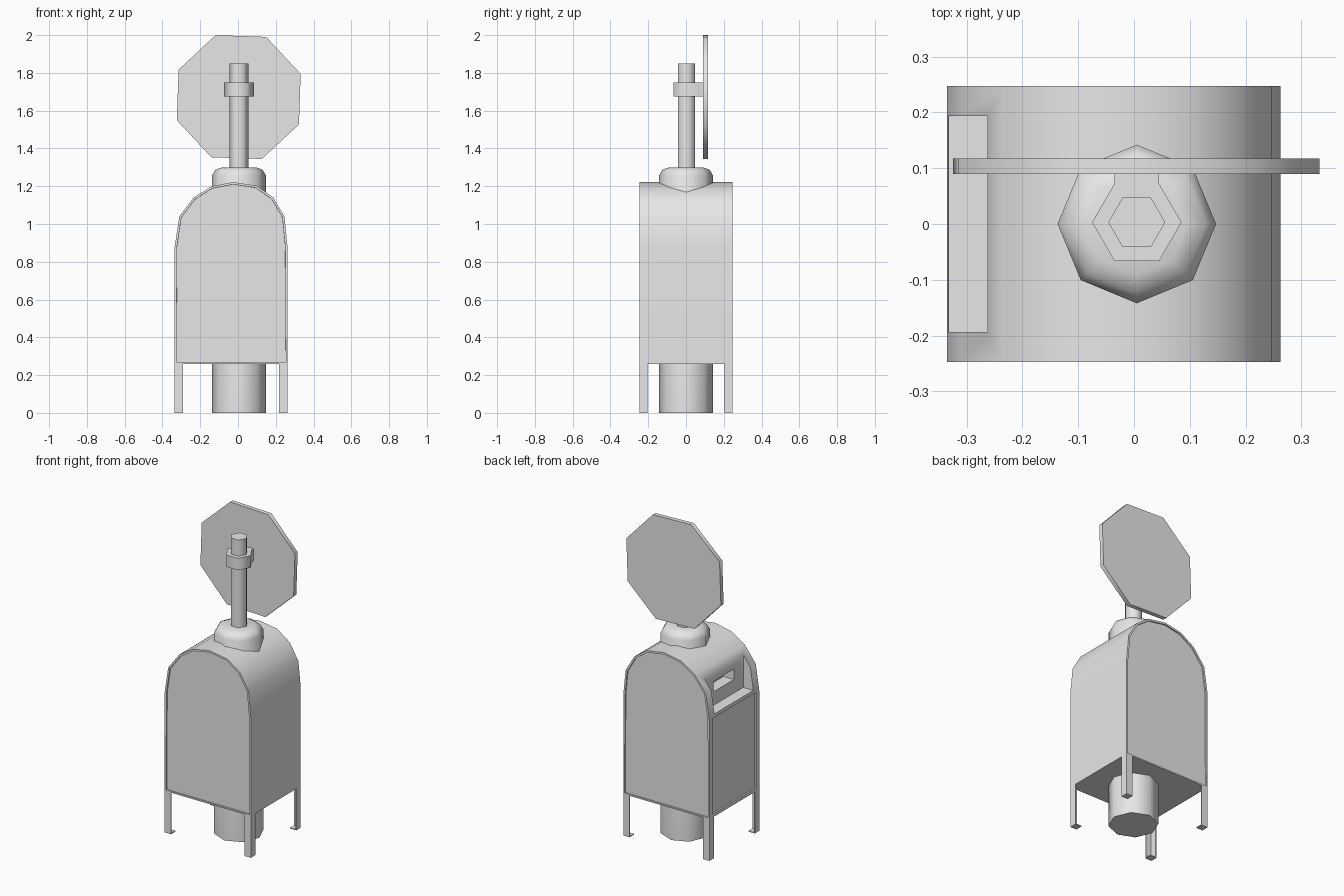
import bpy, bmesh, math
from mathutils import Vector

if "Cube" in bpy.data.objects:
    bpy.data.objects.remove(bpy.data.objects["Cube"], do_unlink=True)

grey = bpy.data.materials.new("plain_grey")
grey.use_nodes = True
grey.diffuse_color = (0.8, 0.8, 0.8, 1)
grey.node_tree.nodes["Principled BSDF"].inputs["Base Color"].default_value = (0.8, 0.8, 0.8, 1)


def finish(name, bm):
    bmesh.ops.recalc_face_normals(bm, faces=bm.faces[:])
    mesh = bpy.data.meshes.new(name)
    bm.to_mesh(mesh)
    bm.free()
    mesh.materials.append(grey)
    obj = bpy.data.objects.new(name, mesh)
    bpy.context.collection.objects.link(obj)
    return obj


def smooth(obj, angle=65):
    bpy.ops.object.select_all(action="DESELECT")
    obj.select_set(True)
    bpy.context.view_layer.objects.active = obj
    bpy.ops.object.shade_smooth_by_angle(angle=math.radians(angle))


def add_prism(bm, points, offset):
    """Extrude a closed outline along an offset."""
    face = bm.faces.new([bm.verts.new(p) for p in points])
    new = bmesh.ops.extrude_face_region(bm, geom=[face])["geom"]
    moved = [v for v in new if isinstance(v, bmesh.types.BMVert)]
    bmesh.ops.translate(bm, verts=moved, vec=Vector(offset))


def add_box(bm, x0, x1, y0, y1, z0, z1):
    add_prism(bm, [(x0, y0, z0), (x1, y0, z0), (x1, y1, z0), (x0, y1, z0)], (0, 0, z1 - z0))


def ring(sides, radius, turn=0):
    steps = [math.radians(turn) + math.tau * i / sides for i in range(sides)]
    return [(radius * math.cos(a), radius * math.sin(a)) for a in steps]


LEFT, RIGHT, DEPTH, BASE = -0.335, 0.262, 0.247, 0.26
POLE = 0.005

# Arched cabinet
arch = [(RIGHT, 0.88), (0.246, 1.04), (0.187, 1.14), (0.1, 1.202), (-0.025, 1.222),
        (-0.14, 1.2), (-0.235, 1.14), (-0.311, 1.04), (LEFT, 0.88)]
outline = [(LEFT, BASE), (RIGHT, BASE)] + arch
bm = bmesh.new()
add_prism(bm, [(x, -DEPTH, z) for x, z in outline], (0, 2 * DEPTH, 0))
bmesh.ops.recalc_face_normals(bm, faces=bm.faces[:])
# Thin raised rim around the sunk end panels
for end in [f for f in bm.faces if abs(f.normal.y) > 0.9]:
    bmesh.ops.inset_region(bm, faces=[end], thickness=0.012, depth=0)
    bmesh.ops.inset_region(bm, faces=[end], thickness=0.0005, depth=-0.008)
cabinet = finish("cabinet", bm)

# Sunk door, posting recess with its ledge, and the slot behind it
cuts = {
    "door_cutter": (-0.5, LEFT + 0.01, -0.215, 0.215, 0.28, 0.88),
    "recess_cutter": (-0.5, -0.262, -0.193, 0.193, 0.9, 1.3),
    "slot_cutter": (-0.3, -0.19, -0.1, 0.1, 0.985, 1.05),
}
for name, bounds in cuts.items():
    bm = bmesh.new()
    add_box(bm, *bounds)
    cutter = finish(name, bm)
    cutter.hide_render = True
    bpy.context.view_layer.objects.active = cabinet
    mod = cabinet.modifiers.new(name, "BOOLEAN")
    mod.operation = "DIFFERENCE"
    mod.solver = "EXACT"
    mod.object = cutter
    bpy.ops.object.modifier_apply(modifier=mod.name)
    bpy.data.objects.remove(cutter, do_unlink=True)
smooth(cabinet, 40)

# Angle-iron legs with thin foot plates
WIDE, THIN = 0.044, 0.005
for x, sx, side in ((LEFT, 1, "right"), (RIGHT, -1, "left")):
    for y, sy, end in ((-DEPTH, 1, "front"), (DEPTH, -1, "back")):
        angle = [(0, 0), (WIDE, 0), (WIDE, THIN), (THIN, THIN), (THIN, WIDE), (0, WIDE)]
        bm = bmesh.new()
        add_prism(bm, [(x + sx * u, y + sy * v, 0) for u, v in angle], (0, 0, BASE))
        foot = [(0, 0), (WIDE, 0), (WIDE, WIDE), (0, WIDE)]
        add_prism(bm, [(x + sx * u, y + sy * v, 0) for u, v in foot], (0, 0, THIN))
        finish(f"{end}_{side}_leg", bm)

# Octagonal base post running up through the cabinet to a rounded cap
bm = bmesh.new()
loops = []
for radius, z in ((0.142, 0), (0.142, 1.258), (0.125, 1.287), (0.09, 1.3)):
    loops.append([bm.verts.new((x + POLE, y, z)) for x, y in ring(8, radius)])
for low, high in zip(loops, loops[1:]):
    for i in range(8):
        j = (i + 1) % 8
        bm.faces.new((low[i], low[j], high[j], high[i]))
bm.faces.new(loops[0])
bm.faces.new(loops[-1])
smooth(finish("base_post", bm))

# Hexagonal sign pole
bm = bmesh.new()
add_prism(bm, [(x + POLE, y + 0.003, 1.28) for x, y in ring(6, 0.051)], (0, 0, 0.57))
smooth(finish("sign_pole", bm))

# Hexagonal collar with an arm reaching back to the sign
collar = [(x + POLE, y + 0.003) for x, y in ring(6, 0.08)]
collar[2:2] = [(collar[1][0], 0.092), (collar[2][0], 0.092)]
bm = bmesh.new()
add_prism(bm, [(x, y, 1.675) for x, y in collar], (0, 0, 0.075))
smooth(finish("sign_bracket", bm))

# Slightly tilted octagonal sign
bm = bmesh.new()
add_prism(bm, [(x + 0.004, 0.09, z + 1.672) for x, z in ring(8, 0.35, 20.5)], (0, 0.027, 0))
smooth(finish("sign_plate", bm))
